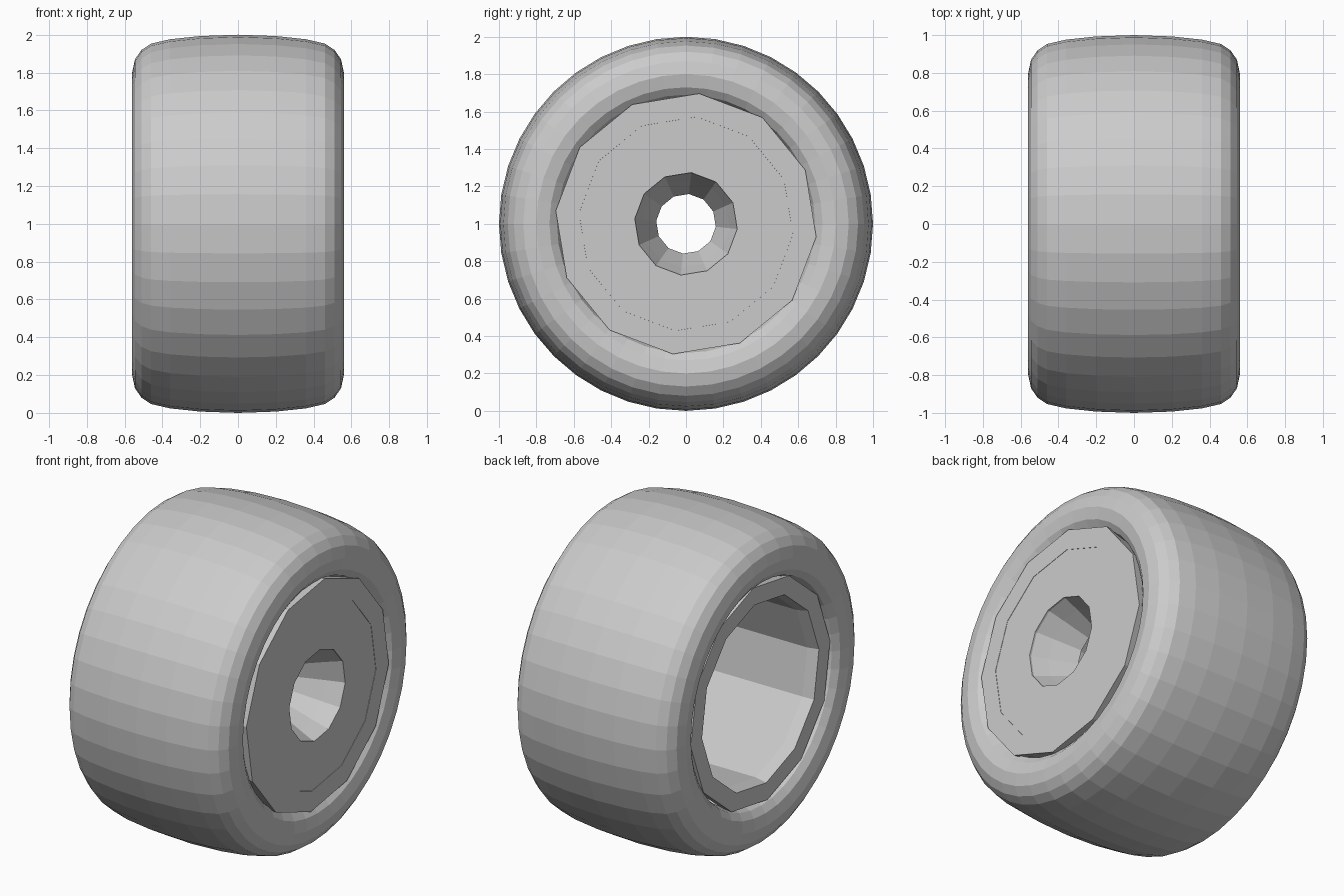
import bpy, bmesh
from math import sin, cos, tau

if "Cube" in bpy.data.objects:
    bpy.data.objects.remove(bpy.data.objects["Cube"])


def lathe(name, profile, sides, phase=0.0, closed=False):
    """Revolve (x, radius) points round the wheel axle, flat faceted."""
    bm = bmesh.new()
    rings = []
    for x, r in profile:
        rings.append([bm.verts.new((x, r * sin(tau * i / sides + phase),
                                    1 + r * cos(tau * i / sides + phase)))
                      for i in range(sides)])
    pairs = list(zip(rings, rings[1:]))
    if closed:
        pairs.append((rings[-1], rings[0]))
    for a, b in pairs:
        for i in range(sides):
            j = (i + 1) % sides
            bm.faces.new((a[i], a[j], b[j], b[i]))
    bmesh.ops.recalc_face_normals(bm, faces=bm.faces)
    mesh = bpy.data.meshes.new(name)
    bm.to_mesh(mesh)
    bm.free()
    obj = bpy.data.objects.new(name, mesh)
    bpy.context.collection.objects.link(obj)
    return obj


# Tyre: half profile from bead to tread centre, mirrored to the other side
half = [(0.46, 0.67), (0.515, 0.69), (0.545, 0.73), (0.56, 0.80),
        (0.545, 0.87), (0.51, 0.92), (0.46, 0.953), (0.36, 0.976),
        (0.20, 0.993)]
tyre_profile = half + [(0.0, 1.0)] + [(-x, r) for x, r in reversed(half)]
lathe("tyre", tyre_profile, 40)

# Rim: flat lips on both sides joined by the open barrel
lathe("rim", [(-0.46, 0.685), (-0.51, 0.685), (-0.51, 0.575),
              (-0.44, 0.56), (0.44, 0.56), (0.545, 0.575),
              (0.545, 0.70), (0.46, 0.69)], 12, 0.1)

# Wheel disc closing the right side, with a hole in the middle
lathe("wheel_disc", [(0.543, 0.59), (0.543, 0.275), (0.52, 0.275),
                     (0.52, 0.59)], 12, 0.1, closed=True)

# Hub socket tapering inward to a through hole
lathe("hub_socket", [(0.543, 0.28), (0.44, 0.235), (0.28, 0.16)], 12, 0.1)
